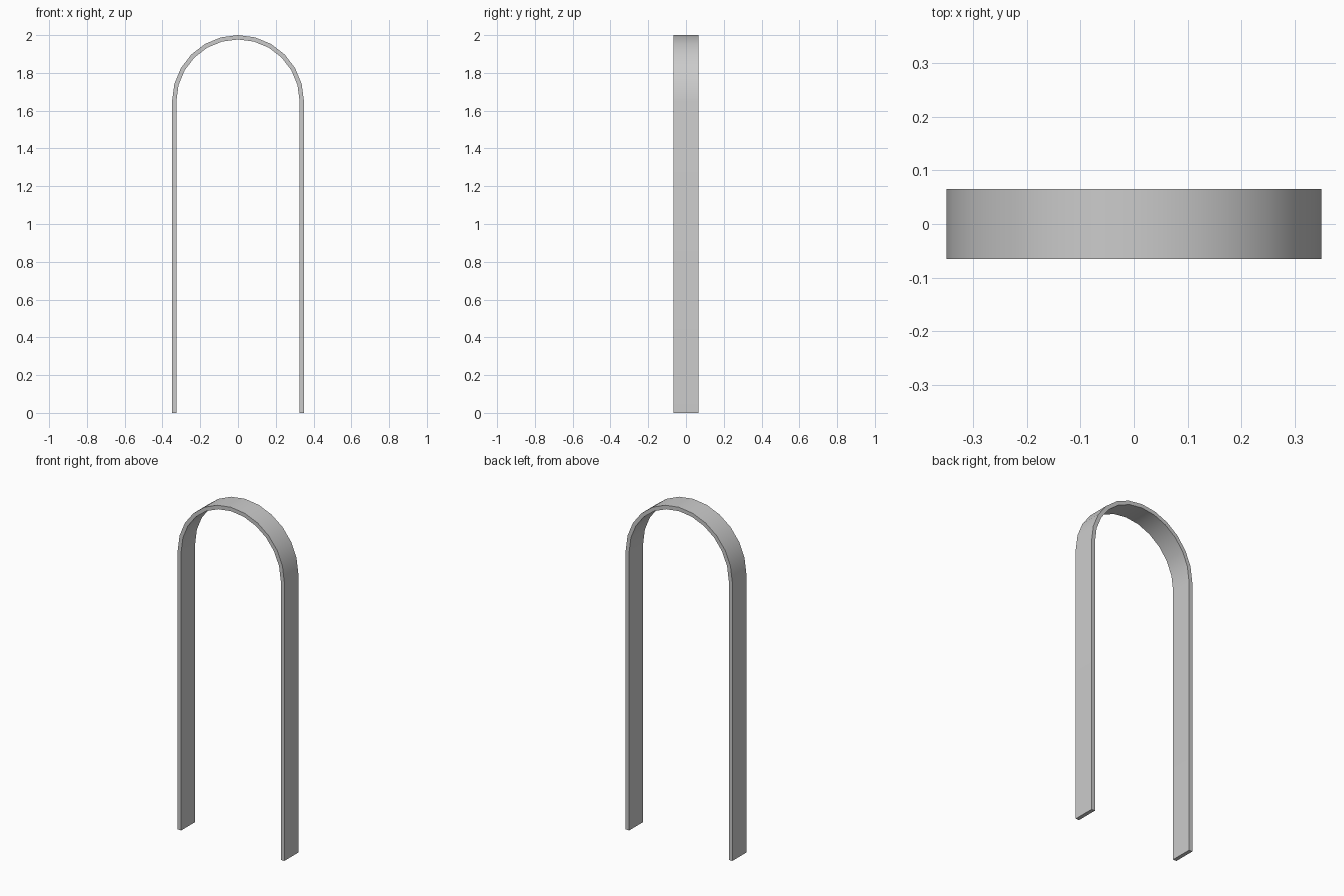
import bpy, bmesh, math

if "Cube" in bpy.data.objects:
    bpy.data.objects.remove(bpy.data.objects["Cube"])

OUTER, THICK, DEPTH, HEIGHT, SEGS = 0.349, 0.023, 0.131, 2.0, 12
SPRING = HEIGHT - OUTER  # height where the arc begins


def arch_line(radius):
    """Left foot, half-circle, right foot as (x, z) points."""
    arc = [(-radius * math.cos(math.pi * i / SEGS),
            SPRING + radius * math.sin(math.pi * i / SEGS)) for i in range(SEGS + 1)]
    return [(-radius, 0)] + arc + [(radius, 0)]


# Sweep a rectangular section along the arch
bm = bmesh.new()
sections = []
for (ox, oz), (ix, iz) in zip(arch_line(OUTER), arch_line(OUTER - THICK)):
    h = DEPTH / 2
    sections.append([bm.verts.new(p) for p in
                     ((ox, -h, oz), (ox, h, oz), (ix, h, iz), (ix, -h, iz))])
for a, b in zip(sections, sections[1:]):
    for i in range(4):
        j = (i + 1) % 4
        bm.faces.new((a[i], a[j], b[j], b[i]))
bm.faces.new(sections[0])
bm.faces.new(sections[-1])
bmesh.ops.recalc_face_normals(bm, faces=bm.faces)

mesh = bpy.data.meshes.new("arch_frame")
bm.to_mesh(mesh)
bm.free()
arch = bpy.data.objects.new("arch_frame", mesh)
bpy.context.collection.objects.link(arch)

# Smooth curve, crisp rims
bpy.context.view_layer.objects.active = arch
arch.select_set(True)
bpy.ops.object.shade_smooth_by_angle(angle=math.radians(30))
